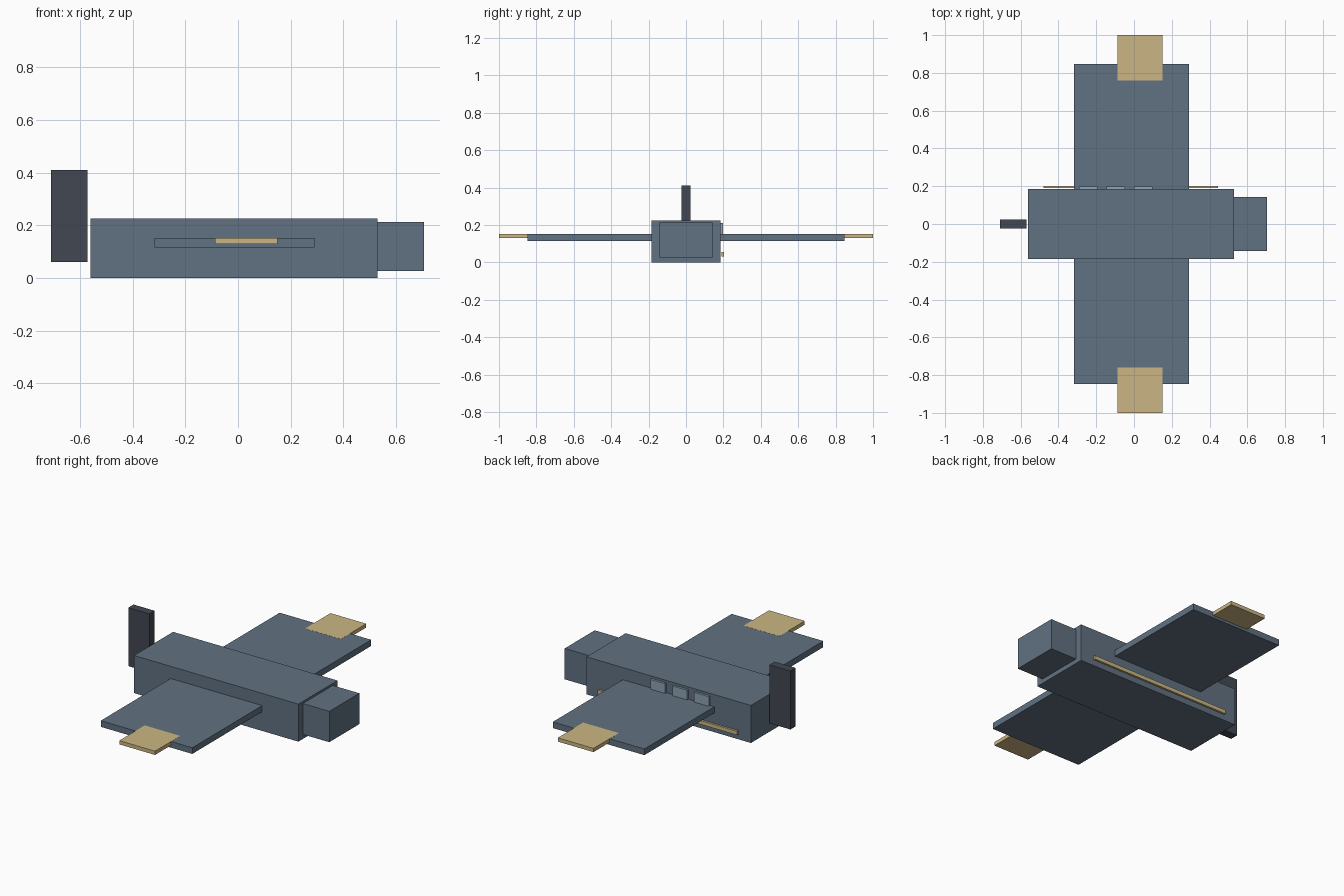
import bpy

if "Cube" in bpy.data.objects:
    bpy.data.objects.remove(bpy.data.objects["Cube"])


def material(name, rgb):
    m = bpy.data.materials.new(name)
    m.diffuse_color = (*rgb, 1)
    m.use_nodes = True
    m.node_tree.nodes["Principled BSDF"].inputs["Base Color"].default_value = m.diffuse_color
    return m


slate = material("slate", (0.12, 0.165, 0.22))
tan = material("tan", (0.60, 0.47, 0.23))
dark = material("dark", (0.055, 0.065, 0.085))
glass = material("glass", (0.27, 0.36, 0.46))


def box(name, x, y, z, mat):
    """Box from (min, max) ranges on each axis."""
    lo, hi = zip(x, y, z)
    bpy.ops.mesh.primitive_cube_add(size=1)
    ob = bpy.context.object
    ob.name = name
    for v in ob.data.vertices:
        v.co = [hi[i] if v.co[i] > 0 else lo[i] for i in range(3)]
    ob.data.materials.append(mat)
    return ob


# Body, nose and tail fin
box("fuselage", (-0.56, 0.53), (-0.185, 0.185), (0, 0.225), slate)
box("nose", (0.53, 0.705), (-0.142, 0.142), (0.027, 0.212), slate)
box("tail_fin", (-0.71, -0.57), (-0.025, 0.025), (0.06, 0.41), dark)

# Wings with tan tips let into their outer ends
for side, s in (("left", 1), ("right", -1)):
    box("wing_" + side, (-0.317, 0.29), sorted((s * 0.18, s * 0.847)), (0.115, 0.152), slate)
    box("wing_tip_" + side, (-0.087, 0.15), sorted((s * 0.76, s * 1.0)), (0.13, 0.1525), tan)

# Side windows and trim strip, on the back side only
for i in range(3):
    x = -0.29 + i * 0.145
    box(f"window_{i + 1}", (x, x + 0.097), (0.183, 0.198), (0.14, 0.21), glass)
box("trim_strip", (-0.48, 0.445), (0.19, 0.202), (0.032, 0.055), tan)
